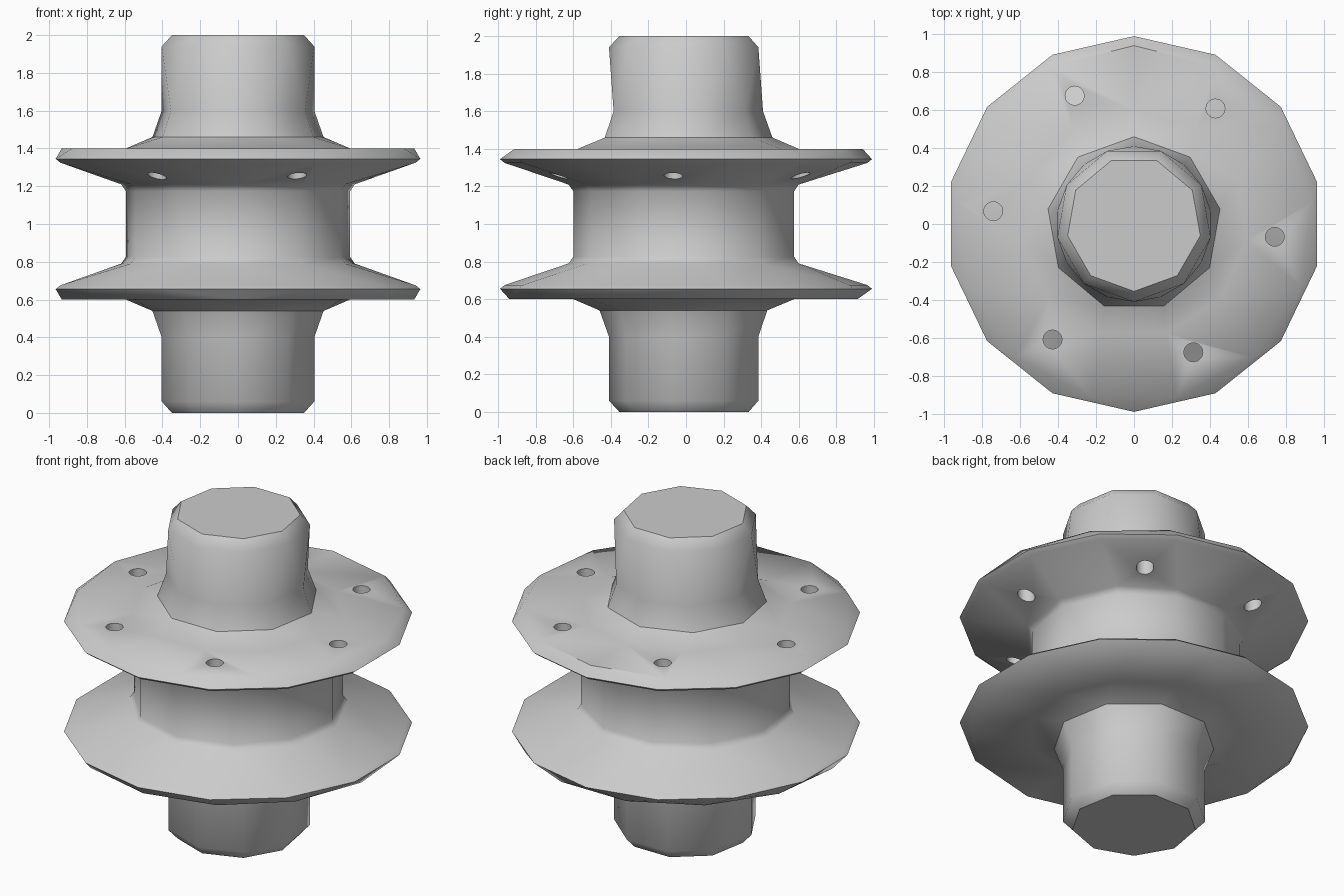
import bpy, bmesh, math
from mathutils import Matrix

if "Cube" in bpy.data.objects:
    bpy.data.objects.remove(bpy.data.objects["Cube"])

# Rings from bottom to top: radius, z, number of sides, angle of first corner
PROFILE = [
    (0.355, 0.00, 9, 270), (0.41, 0.06, 9, 270), (0.41, 0.40, 9, 270),        # lower shaft
    (0.46, 0.54, 9, 270), (0.60, 0.60, 11, 270),                              # lower fillet
    (0.94, 0.60, 13, 270), (0.99, 0.655, 14, 90), (0.965, 0.675, 14, 90),     # lower flange
    (0.625, 0.79, 11, 270), (0.60, 0.825, 11, 270),                           # hub
    (0.60, 1.175, 11, 270), (0.625, 1.21, 11, 270),
    (0.965, 1.325, 14, 90), (0.99, 1.345, 14, 90), (0.94, 1.40, 13, 90),      # upper flange
    (0.60, 1.40, 11, 90), (0.46, 1.46, 9, 90), (0.41, 1.60, 9, 90),           # upper fillet
    (0.41, 1.94, 9, 270), (0.355, 2.00, 9, 270),                              # upper shaft
]


def ring(bm, r, z, n, phase):
    angles = [math.radians(phase + 360 * i / n) for i in range(n)]
    return [bm.verts.new((r * math.cos(a), r * math.sin(a), z)) for a in angles]


def bridge(bm, lo, hi, phase_lo, phase_hi):
    """Join two rings, which may have different side counts."""
    n, m = len(lo), len(hi)
    if n == m and phase_lo == phase_hi:
        for i in range(n):
            k = (i + 1) % n
            bm.faces.new((lo[i], lo[k], hi[k], hi[i]))
        return
    start = round((phase_lo - phase_hi) * m / 360)
    i = j = 0
    while i < n or j < m:
        mid_lo = phase_lo + 360 * (i + 0.5) / n
        mid_hi = phase_hi + 360 * (start + j + 0.5) / m
        a, b = lo[i % n], hi[(start + j) % m]
        if j == m or (i < n and mid_lo <= mid_hi):
            i += 1
            bm.faces.new((a, lo[i % n], b))
        else:
            j += 1
            bm.faces.new((a, hi[(start + j) % m], b))


def make_object(name, bm):
    bmesh.ops.recalc_face_normals(bm, faces=bm.faces)
    mesh = bpy.data.meshes.new(name)
    bm.to_mesh(mesh)
    bm.free()
    obj = bpy.data.objects.new(name, mesh)
    bpy.context.collection.objects.link(obj)
    return obj


# Turned spool body
bm = bmesh.new()
rings = [ring(bm, *p) for p in PROFILE]
for k in range(len(rings) - 1):
    bridge(bm, rings[k], rings[k + 1], PROFILE[k][3], PROFILE[k + 1][3])
bm.faces.new(rings[0][::-1])
bm.faces.new(rings[-1])
spool = make_object("flanged_spool", bm)

# Six holes through the upper flange
bm = bmesh.new()
for i in range(6):
    a = math.radians(-5.2 + 60 * i)
    bmesh.ops.create_cone(bm, cap_ends=True, segments=16, radius1=0.05, radius2=0.05, depth=0.5,
                          matrix=Matrix.Translation((0.745 * math.cos(a), 0.745 * math.sin(a), 1.35)))
cutter = make_object("hole_cutter", bm)
cutter.hide_render = True

mod = spool.modifiers.new("holes", 'BOOLEAN')
mod.operation = 'DIFFERENCE'
mod.solver = 'EXACT'
mod.object = cutter
bpy.context.view_layer.objects.active = spool
spool.select_set(True)
bpy.ops.object.modifier_apply(modifier=mod.name)
bpy.data.objects.remove(cutter)

# Smooth sides, sharp chamfers and rims
bpy.ops.object.shade_smooth_by_angle(angle=math.radians(42))
